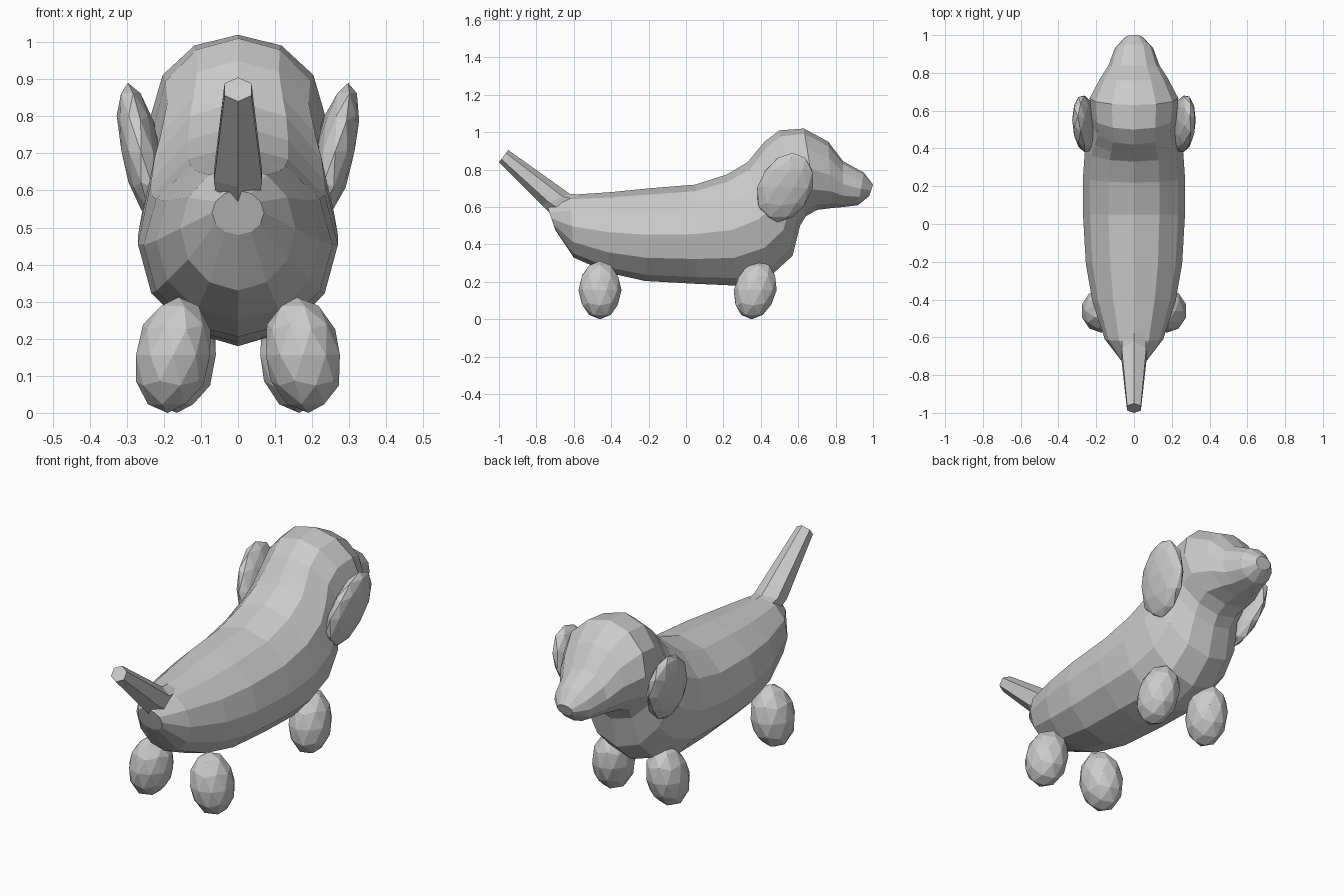
import bpy, bmesh, math
from mathutils import Matrix, Vector

if "Cube" in bpy.data.objects:
    bpy.data.objects.remove(bpy.data.objects["Cube"])

coat = bpy.data.materials.new("plain grey coat")
coat.diffuse_color = (0.6, 0.6, 0.6, 1)
coat.use_nodes = True
coat.node_tree.nodes["Principled BSDF"].inputs["Base Color"].default_value = coat.diffuse_color


def finish(bm, name):
    bmesh.ops.recalc_face_normals(bm, faces=bm.faces)
    mesh = bpy.data.meshes.new(name)
    bm.to_mesh(mesh)
    bm.free()
    mesh.materials.append(coat)
    obj = bpy.data.objects.new(name, mesh)
    bpy.context.collection.objects.link(obj)
    return obj


def loft(name, rings, sides):
    """Skin over tilted oval rings: (top y, top z, bottom y, bottom z, half width)."""
    bm = bmesh.new()
    loops = []
    for ty, tz, by, bz, w in rings:
        top, bot = Vector((0, ty, tz)), Vector((0, by, bz))
        mid, up = (top + bot) / 2, (top - bot) / 2
        loops.append([bm.verts.new(mid + up * math.cos(a) + Vector((w * math.sin(a), 0, 0)))
                      for a in (2 * math.pi * k / sides for k in range(sides))])
    for a, b in zip(loops, loops[1:]):
        for k in range(sides):
            n = (k + 1) % sides
            bm.faces.new((a[k], a[n], b[n], b[k]))
    bm.faces.new(loops[0])
    bm.faces.new(loops[-1])
    return finish(bm, name)


def pebble(name, centre, radii, lean_x=0.0, lean_y=0.0):
    """Faceted ellipsoid whose upper end is leaned sideways or forwards."""
    bm = bmesh.new()
    bmesh.ops.create_icosphere(bm, subdivisions=2, radius=1)
    for v in bm.verts:
        z = v.co.z
        v.co = Vector((centre[0] + v.co.x * radii[0] + lean_x * z,
                       centre[1] + v.co.y * radii[1] + lean_y * z,
                       centre[2] + z * radii[2]))
    return finish(bm, name)


# Body, neck, head and muzzle as one skin from rump to nose
loft("body_and_head", [
    (-0.74, 0.60, -0.70, 0.48, 0.07),
    (-0.62, 0.665, -0.60, 0.33, 0.155),
    (-0.40, 0.68, -0.42, 0.25, 0.22),
    (-0.20, 0.70, -0.22, 0.205, 0.255),
    (0.05, 0.72, 0.05, 0.19, 0.27),
    (0.22, 0.775, 0.27, 0.18, 0.27),
    (0.33, 0.84, 0.45, 0.23, 0.26),
    (0.37, 0.89, 0.57, 0.34, 0.24),
    (0.42, 0.95, 0.61, 0.50, 0.22),
    (0.50, 1.01, 0.64, 0.55, 0.225),
    (0.63, 1.02, 0.70, 0.585, 0.235),
    (0.76, 0.95, 0.78, 0.595, 0.18),
    (0.84, 0.845, 0.84, 0.60, 0.135),
    (0.95, 0.785, 0.92, 0.61, 0.10),
    (1.00, 0.72, 0.98, 0.66, 0.045)], 12)

# Tail, tapering up and back
loft("tail", [
    (-0.42, 0.66, -0.66, 0.50, 0.06),
    (-0.62, 0.67, -0.77, 0.61, 0.075),
    (-0.95, 0.905, -1.00, 0.84, 0.042)], 6)

# Legs and ears on both sides
for side, s in (("left", -1), ("right", 1)):
    pebble("back_leg_" + side, (0.175 * s, -0.46, 0.156), (0.105, 0.115, 0.156), -0.015 * s)
    pebble("front_leg_" + side, (0.155 * s, 0.37, 0.156), (0.10, 0.115, 0.156), -0.01 * s, 0.02)
    pebble("ear_" + side, (0.262 * s, 0.53, 0.705), (0.055, 0.15, 0.185), 0.035 * s, 0.04)
